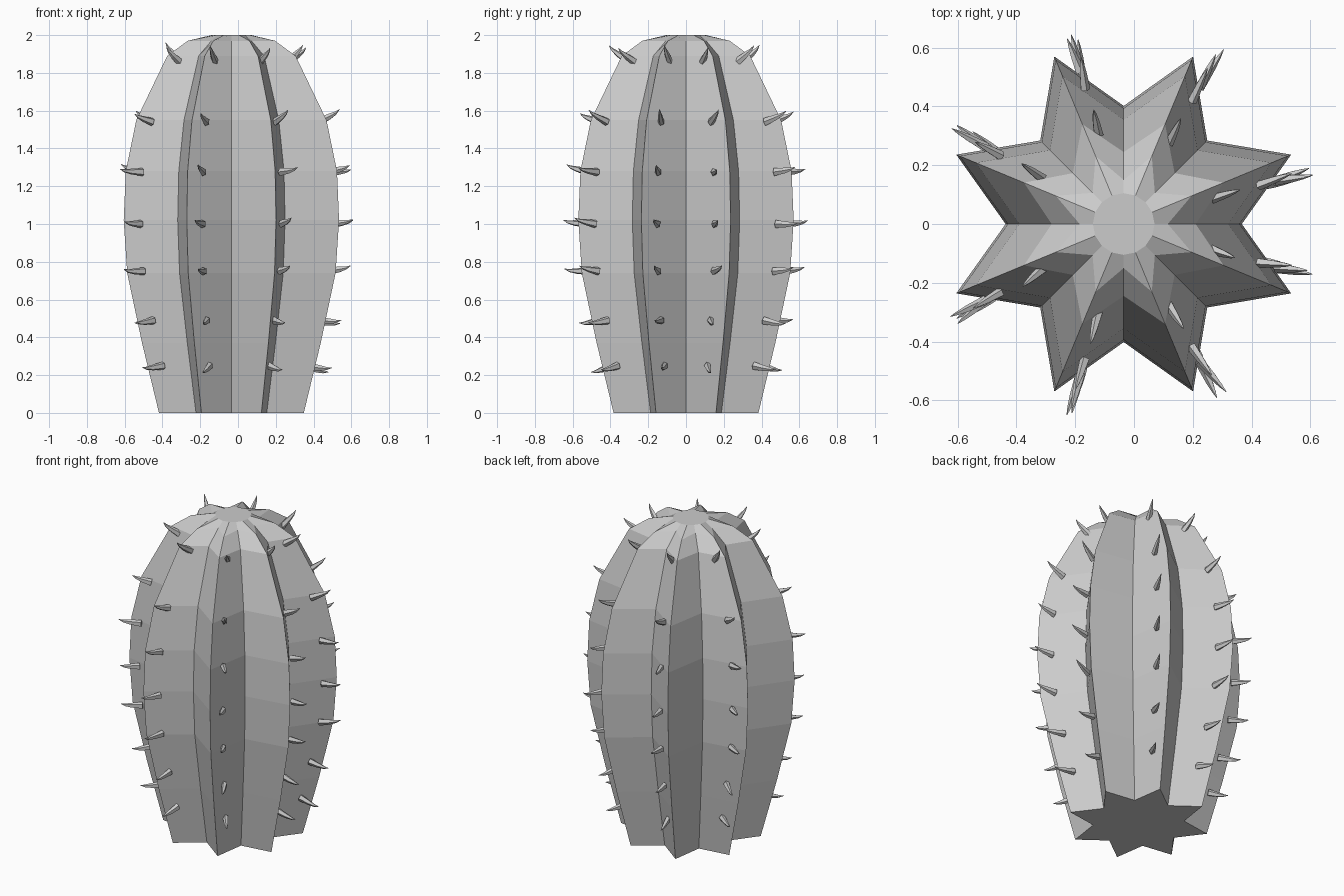
import bpy, bmesh, math, random
from mathutils import Vector

if "Cube" in bpy.data.objects:
    bpy.data.objects.remove(bpy.data.objects["Cube"])

random.seed(4)
CX = -0.035          # trunk axis sits slightly left of centre
RIBS = 8

# (height, ridge radius, valley radius)
PROFILE = [(0, .415, .265), (.37, .512, .33), (.74, .597, .388), (1.02, .617, .402),
           (1.28, .605, .394), (1.55, .545, .355), (1.89, .368, .245),
           (1.97, .25, .15), (2.0, .105, .105)]


def make_object(name, bm):
    bmesh.ops.recalc_face_normals(bm, faces=bm.faces)
    mesh = bpy.data.meshes.new(name)
    bm.to_mesh(mesh)
    bm.free()
    ob = bpy.data.objects.new(name, mesh)
    bpy.context.collection.objects.link(ob)
    return ob


def skin(bm, rings):
    """Join equal rings of points into a closed tube."""
    loops = [[bm.verts.new(p) for p in ring] for ring in rings]
    n = len(loops[0])
    for a, b in zip(loops, loops[1:]):
        for i in range(n):
            j = (i + 1) % n
            bm.faces.new((a[i], a[j], b[j], b[i]))
    bm.faces.new(loops[0][::-1])
    bm.faces.new(loops[-1])


def ridge_radius(z):
    for (z0, r0, _), (z1, r1, _) in zip(PROFILE, PROFILE[1:]):
        if z0 <= z <= z1:
            return r0 + (r1 - r0) * (z - z0) / (z1 - z0)


# Ribbed trunk with domed top
bm = bmesh.new()
rings = []
for z, tip, valley in PROFILE:
    ring = []
    for i in range(RIBS * 2):
        a = math.pi * i / RIBS
        r = tip if i % 2 else valley
        ring.append((CX + r * math.cos(a), r * math.sin(a), z))
    # every odd corner is a ridge at 22.5 degrees + 45 * k
    rings.append(ring)
skin(bm, rings)
make_object("cactus_trunk", bm)


def add_spine(bm, base, direction, length, width):
    """Five-sided thorn with a slight hook."""
    side = direction.cross(Vector((0, 0, 1))).normalized()
    up = side.cross(direction).normalized()
    rings = []
    for t, w, bend in ((0, 1, 0), (.5, .72, .02), (.8, .4, .05), (1, .06, .12)):
        c = base + direction * length * t + up * bend * length
        rings.append([c + (side * math.cos(k * math.tau / 5) * .8
                           + up * math.sin(k * math.tau / 5)) * width * w
                      for k in range(5)])
    skin(bm, rings)


# Spines beside each ridge, leaning opposite ways on the front and back halves
bm = bmesh.new()
SPINE_ROWS = [(.25, -.3), (.49, -.15), (.75, .03), (1.0, .03),
              (1.275, .08), (1.54, .3), (1.86, .6)]
for k in range(RIBS):
    ridge = math.radians(22.5 + 45 * k)
    lean = -1 if math.sin(ridge) > 0 else 1
    for z, tilt in SPINE_ROWS:
        r = ridge_radius(z) - .07
        a = ridge + lean * math.radians(6.5)
        base = Vector((CX + r * math.cos(a), r * math.sin(a), z))
        d = ridge + lean * math.radians(10) + random.uniform(-.15, .15)
        t = tilt + random.uniform(-.12, .12)
        direction = Vector((math.cos(d) * math.cos(t), math.sin(d) * math.cos(t), math.sin(t)))
        add_spine(bm, base, direction, random.uniform(.115, .14), .022)
make_object("spines", bm)
